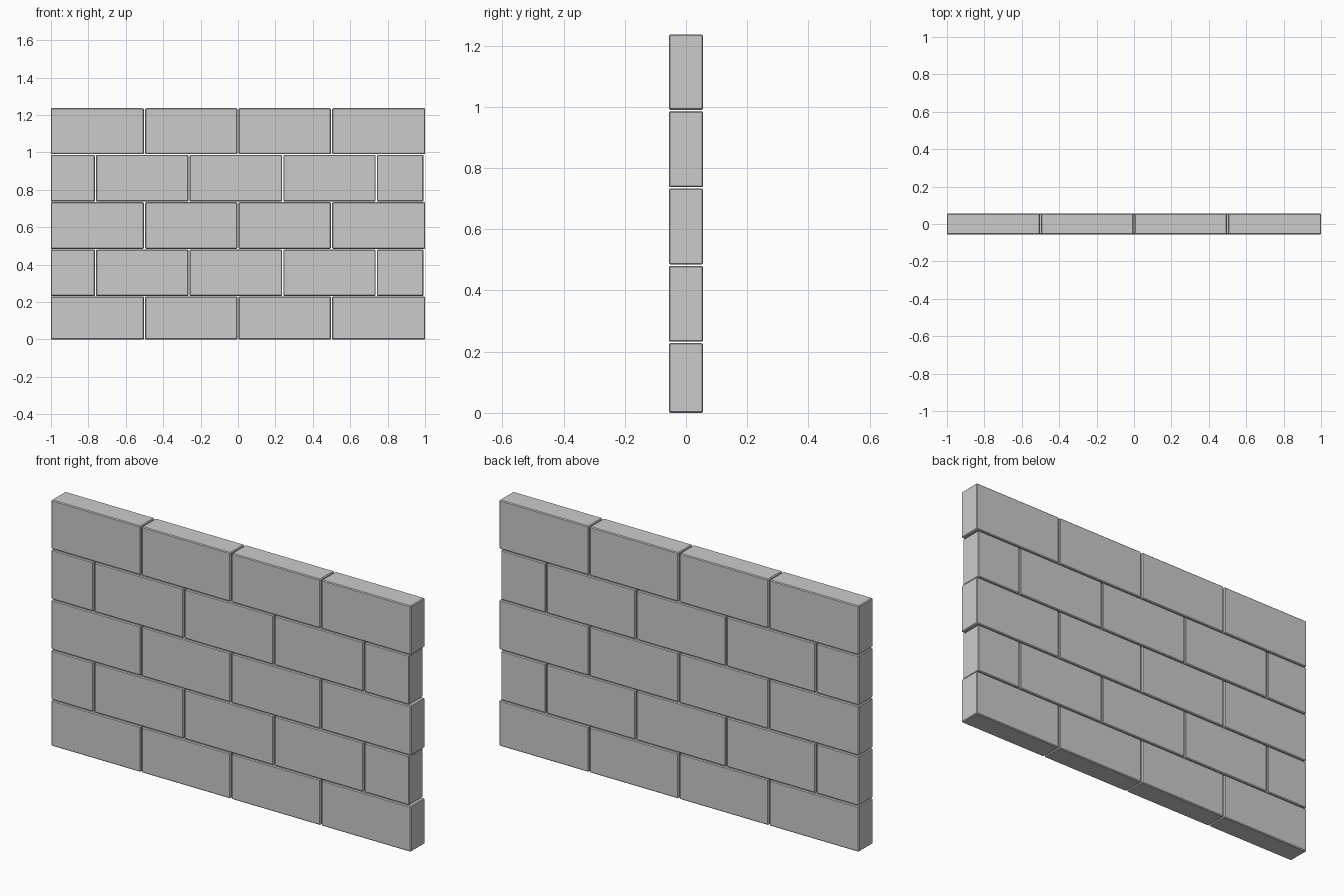
import bpy

if "Cube" in bpy.data.objects:
    bpy.data.objects.remove(bpy.data.objects["Cube"])

DEPTH = 0.112      # wall thickness
GAP_X = 0.006      # upright joint
GAP_Z = 0.004      # bed joint
CHAMFER = 0.004

# Bed joint heights; the bottom course is slightly shorter
levels = [0.0, 0.2305, 0.4825, 0.7355, 0.988, 1.236]

# Joint positions along the two alternating kinds of course
full_course = [-1.0, -0.5, 0.0, 0.5, 1.0]
offset_course = [-1.0, -0.762, -0.262, 0.239, 0.739, 0.991]


def block(name, x0, x1, z0, z1):
    """One chamfered masonry block."""
    bpy.ops.mesh.primitive_cube_add(size=1, location=((x0 + x1) / 2, 0, (z0 + z1) / 2))
    ob = bpy.context.object
    ob.name = name
    ob.scale = (x1 - x0, DEPTH, z1 - z0)
    bpy.ops.object.transform_apply(location=False, rotation=False, scale=True)
    mod = ob.modifiers.new("chamfer", 'BEVEL')
    mod.width = CHAMFER
    mod.segments = 1
    return ob


def spans(edges, gap):
    """Split a run of joints into pieces with a gap at each inner joint."""
    last = len(edges) - 2
    for i in range(last + 1):
        a = edges[i] + (gap / 2 if i > 0 else 0)
        b = edges[i + 1] - (gap / 2 if i < last else 0)
        yield a, b


# Courses in running bond
for row, (z0, z1) in enumerate(spans(levels, GAP_Z)):
    edges = offset_course if row % 2 else full_course
    for col, (x0, x1) in enumerate(spans(edges, GAP_X)):
        block(f"block_course{row + 1}_{col + 1}", x0, x1, z0, z1)
